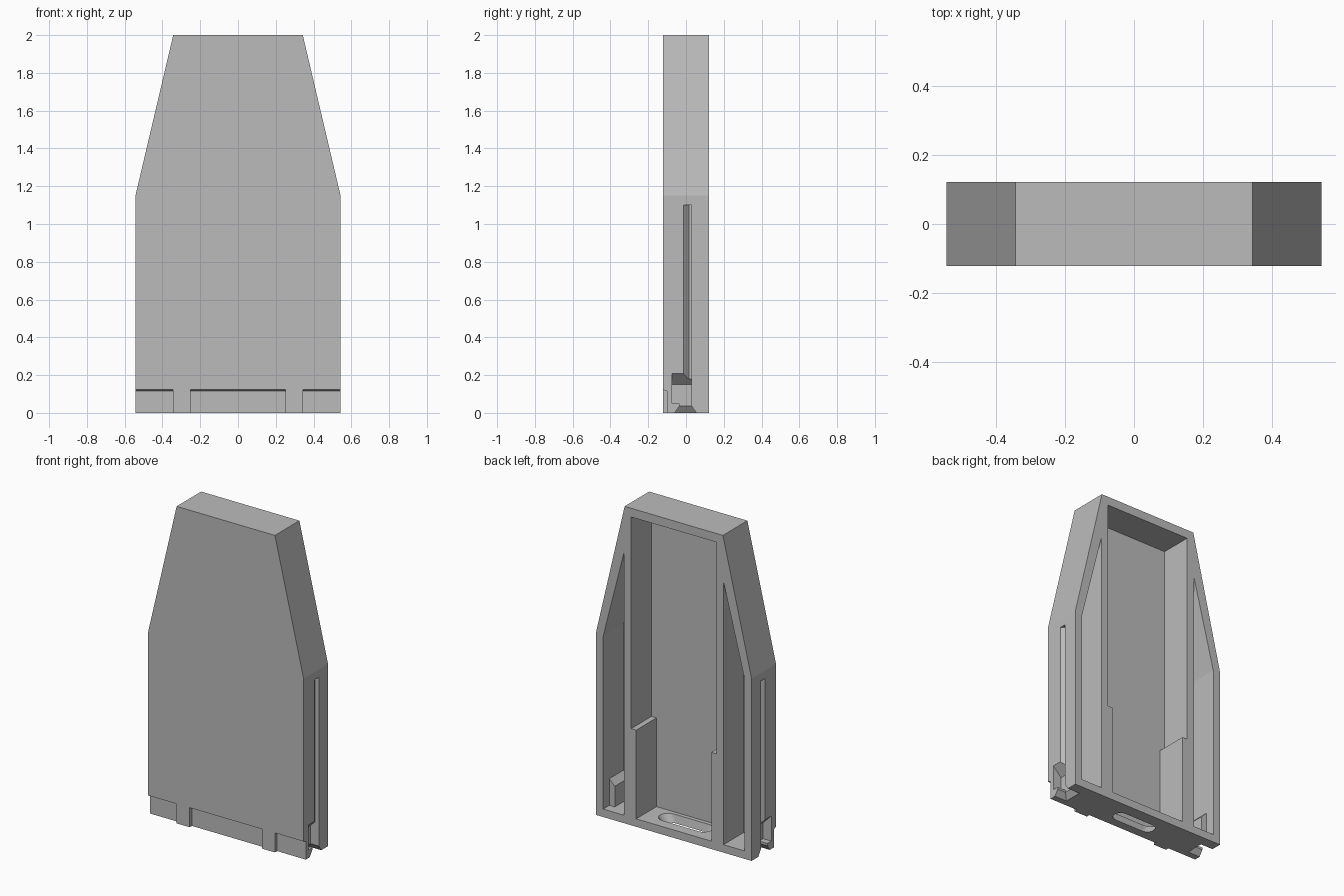
import bpy, bmesh, math

if "Cube" in bpy.data.objects:
    bpy.data.objects.remove(bpy.data.objects["Cube"])

grey = bpy.data.materials.new("plain_grey")
grey.diffuse_color = (0.5, 0.5, 0.5, 1)
grey.use_nodes = True
grey.node_tree.nodes["Principled BSDF"].inputs["Base Color"].default_value = grey.diffuse_color


def loft(name, ring_a, ring_b):
    """Closed solid between two matching rings of 3D points."""
    bm = bmesh.new()
    a = [bm.verts.new(p) for p in ring_a]
    b = [bm.verts.new(p) for p in ring_b]
    n = len(a)
    bm.faces.new(a)
    bm.faces.new(b)
    for i in range(n):
        j = (i + 1) % n
        bm.faces.new((a[i], a[j], b[j], b[i]))
    bmesh.ops.recalc_face_normals(bm, faces=bm.faces)
    mesh = bpy.data.meshes.new(name)
    bm.to_mesh(mesh)
    bm.free()
    mesh.materials.append(grey)
    obj = bpy.data.objects.new(name, mesh)
    bpy.context.collection.objects.link(obj)
    return obj


def prism_y(name, pts, y0, y1):
    return loft(name, [(x, y0, z) for x, z in pts], [(x, y1, z) for x, z in pts])


def rect(x0, x1, y0, y1, z):
    return [(x0, y0, z), (x1, y0, z), (x1, y1, z), (x0, y1, z)]


def stadium(half, r, z, n=12):
    pts = []
    for side in (1, -1):
        for i in range(n + 1):
            t = math.pi * (i / n - 0.5)
            pts.append((side * (half + r * math.cos(t)), side * r * math.sin(t), z))
    return pts


def combine(target, tool, operation="DIFFERENCE"):
    mod = target.modifiers.new("shape", "BOOLEAN")
    mod.operation = operation
    mod.solver = "EXACT"
    mod.object = tool
    bpy.context.view_layer.objects.active = target
    bpy.ops.object.modifier_apply(modifier=mod.name)
    bpy.data.objects.remove(tool, do_unlink=True)


def mirrored(pts, s):
    return [(s * p[0], *p[1:]) for p in pts]


# tapered outer body
W, D = 0.543, 0.122
half = [(W, 0), (W, 1.15), (0.343, 2)]
body = prism_y("tapered_cover", half + mirrored(half, -1)[::-1], -D, D)

# stepped central pocket, open at the back
half = [(0.262, 0.05), (0.262, 0.61), (0.297, 0.61), (0.297, 1.945)]
combine(body, prism_y("centre_pocket", half + mirrored(half, -1)[::-1], -0.08, 0.3))

for s in (1, -1):
    # side pocket following the sloped outer wall
    pts = [(0.347, 0.05), (0.493, 0.05), (0.493, 1.14), (0.347, 1.71)]
    combine(body, prism_y("side_pocket", mirrored(pts, s), -0.08, 0.3))

    # latch housing inside the side pocket
    pts = [(0.455, 0.03), (0.52, 0.03), (0.52, 0.245), (0.455, 0.18)]
    combine(body, prism_y("latch_housing", mirrored(pts, s), -0.1, 0.06), "UNION")

    # latch cavity with a sloped ceiling
    pts = [(0.485, 0.05), (0.6, 0.05), (0.6, 0.265), (0.485, 0.15)]
    combine(body, prism_y("latch_cavity", mirrored(pts, s), -0.075, 0.03))

    # throat and flared mouth through the bottom
    combine(body, loft("latch_throat", mirrored(rect(0.485, 0.6, -0.035, 0.03, 0.02), s),
                       mirrored(rect(0.485, 0.6, -0.035, 0.03, 0.07), s)))
    combine(body, loft("latch_mouth", mirrored(rect(0.43, 0.6, -0.085, 0.08, -0.035), s),
                       mirrored(rect(0.485, 0.6, -0.035, 0.03, 0.036), s)))

    # long guide groove with one slanted flank
    pts = [(0.575, -0.045), (0.515, 0.015), (0.515, 0.03), (0.575, 0.03)]
    pts = mirrored(pts, s)
    combine(body, loft("guide_groove", [(x, y, 0.1) for x, y in pts],
                       [(x, y, 1.1) for x, y in pts]))

# shallow front recesses that leave two tabs
for x0, x1 in ((-0.6, -0.343), (-0.252, 0.252), (0.343, 0.6)):
    profile = [(-0.2, -0.1), (-0.1, -0.1), (-0.1, 0.115), (-0.122, 0.123), (-0.2, 0.15)]
    combine(body, loft("front_recess", [(x0, y, z) for y, z in profile],
                       [(x1, y, z) for y, z in profile]))

# tapered oblong hole in the bottom wall
combine(body, loft("bottom_slot", stadium(0.075, 0.035, -0.05), stadium(0.15, 0.065, 0.1)))

# one flat-shaded grey finish
body.data.materials.clear()
body.data.materials.append(grey)
for face in body.data.polygons:
    face.material_index = 0
    face.use_smooth = False
